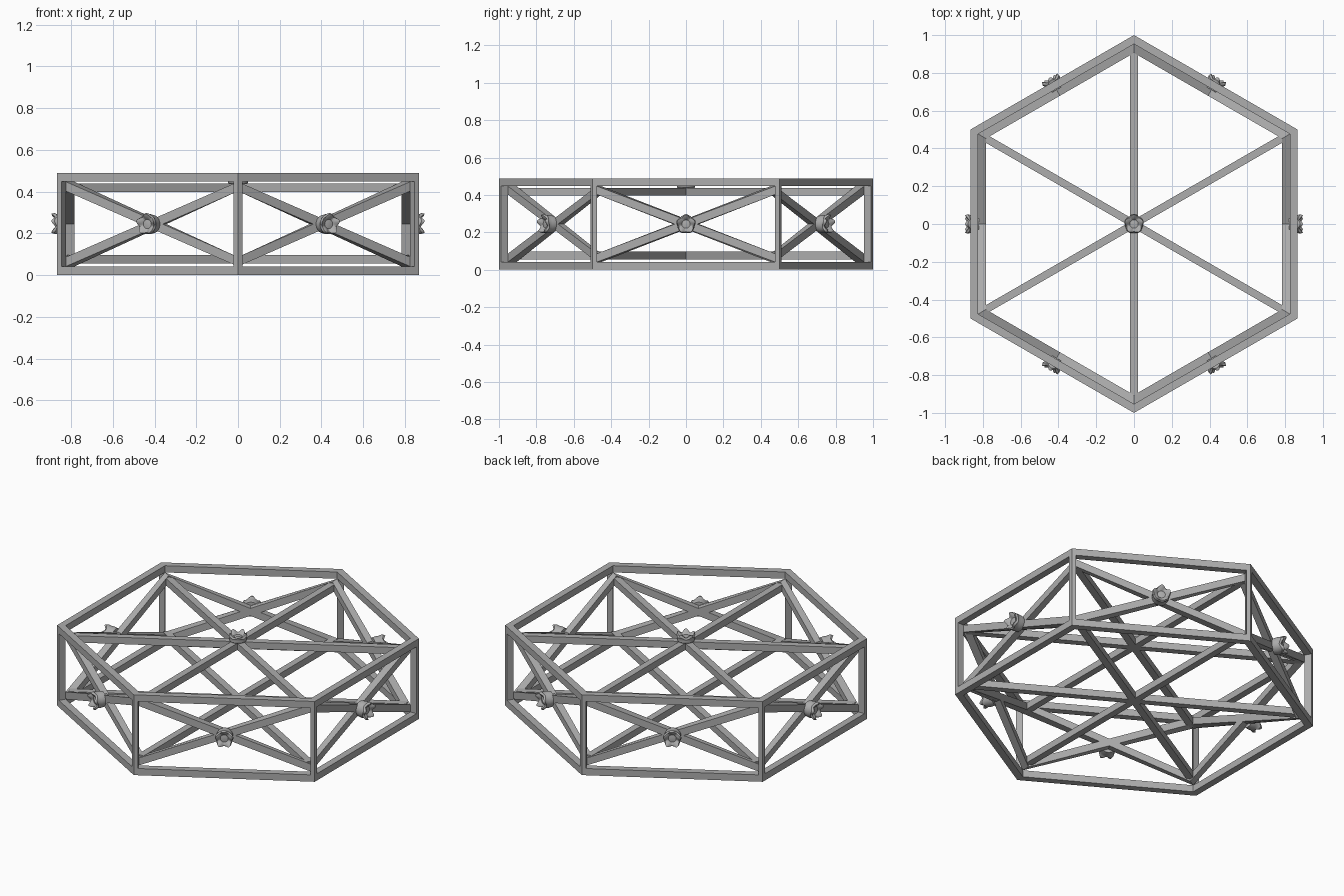
import bpy, bmesh
from math import sin, cos, pi, sqrt, radians
from mathutils import Vector, Matrix

cube = bpy.data.objects.get("Cube")
if cube:
    bpy.data.objects.remove(cube)

H = 0.488          # overall height
T = 0.041          # beam thickness
A = sqrt(3) / 2    # distance from the axis to a side
V = 0.045          # vertical thickness of a slanted brace

grey = bpy.data.materials.new("steel_grey")
grey.use_nodes = True
colour = (0.42, 0.42, 0.42, 1)
grey.diffuse_color = colour
bsdf = grey.node_tree.nodes["Principled BSDF"]
bsdf.inputs["Base Color"].default_value = colour
bsdf.inputs["Roughness"].default_value = 0.6


def loft(name, loops, matrix=Matrix()):
    """Closed solid through successive loops of equal point count."""
    bm = bmesh.new()
    rings = [[bm.verts.new(matrix @ Vector(p)) for p in loop] for loop in loops]
    n = len(rings[0])
    for a, b in zip(rings, rings[1:]):
        for i in range(n):
            j = (i + 1) % n
            bm.faces.new((a[i], a[j], b[j], b[i]))
    bm.faces.new(rings[0][::-1])
    bm.faces.new(rings[-1])
    bmesh.ops.recalc_face_normals(bm, faces=bm.faces)
    mesh = bpy.data.meshes.new(name)
    bm.to_mesh(mesh)
    bm.free()
    mesh.materials.append(grey)
    obj = bpy.data.objects.new(name, mesh)
    bpy.context.collection.objects.link(obj)
    return obj


def half(d):
    """Half the length of a side at distance d from the axis."""
    return d / sqrt(3)


def knob(name, matrix, sink):
    """Round knob with five raised lobes around a dished centre."""
    profile = [(0.044, -sink, 0), (0.048, 0.004, 0), (0.046, 0.018, 0),
               (0.050, 0.028, 0.006), (0.045, 0.040, 0.009),
               (0.034, 0.036, 0.008), (0.022, 0.024, 0), (0.010, 0.026, 0)]
    loops = []
    for r, h, wave in profile:
        ring = []
        for i in range(40):
            a = 2 * pi * i / 40
            lobe = cos(5 * a)
            rr = r + wave * 0.5 * lobe
            ring.append((rr * cos(a), rr * sin(a), h + wave * lobe))
        loops.append(ring)
    obj = loft(name, loops, matrix)
    bpy.ops.object.select_all(action="DESELECT")
    obj.select_set(True)
    bpy.context.view_layer.objects.active = obj
    bpy.ops.object.shade_smooth_by_angle(angle=radians(35))


for k in range(6):
    side = Matrix.Rotation(k * pi / 3, 4, "Z")
    tag = str(k + 1)

    # Mitred top and bottom rails
    for level, z in (("bottom", 0), ("top", H - T)):
        loft(f"{level}_rail_{tag}",
             [[(d, s * half(d), zz) for d, zz in
               ((A, z), (A, z + T), (A - T, z + T), (A - T, z))]
              for s in (-1, 1)], side)

    # Kite-shaped corner post
    corner = side @ Matrix.Rotation(pi / 6, 4, "Z")
    cut = half(T)
    kite = [(1, 0), (1 - cut / 2, cut * A), (1 - 2 * cut, 0), (1 - cut / 2, -cut * A)]
    loft(f"corner_post_{tag}",
         [[(x, y, z) for x, y in kite] for z in (T, H - T)], corner)

    # Crossed braces just inside the side frame
    outer, inner = A - T, A - 2 * T
    for s, label in ((1, "rising"), (-1, "falling")):
        ends = []
        for e, z in ((-1, T), (1, H - T - V)):
            ends.append([(d, s * e * half(d), zz) for d, zz in
                         ((outer, z), (outer, z + V), (inner, z + V), (inner, z))])
        loft(f"{label}_brace_{tag}", ends, side)

    # Radial spokes, top and bottom
    for level, z in (("bottom", 0.056), ("top", 0.397)):
        w = 0.02
        section = [(-w, z), (w, z), (w, z + T), (-w, z + T)]
        loft(f"{level}_spoke_{tag}",
             [[(x, y, zz) for y, zz in section] for x in (0, 0.935)], corner)

    # Knob at the brace crossing, facing outward
    knob(f"side_knob_{tag}",
         side @ Matrix.Translation((A - 0.021, 0, H / 2))
         @ Matrix.Rotation(pi / 2, 4, "Y") @ Matrix.Rotation(pi, 4, "Z"), 0.025)

# Knob where the upper spokes meet
knob("centre_knob", Matrix.Translation((0, 0, 0.438)) @ Matrix.Rotation(pi / 2, 4, "Z"), 0.002)
